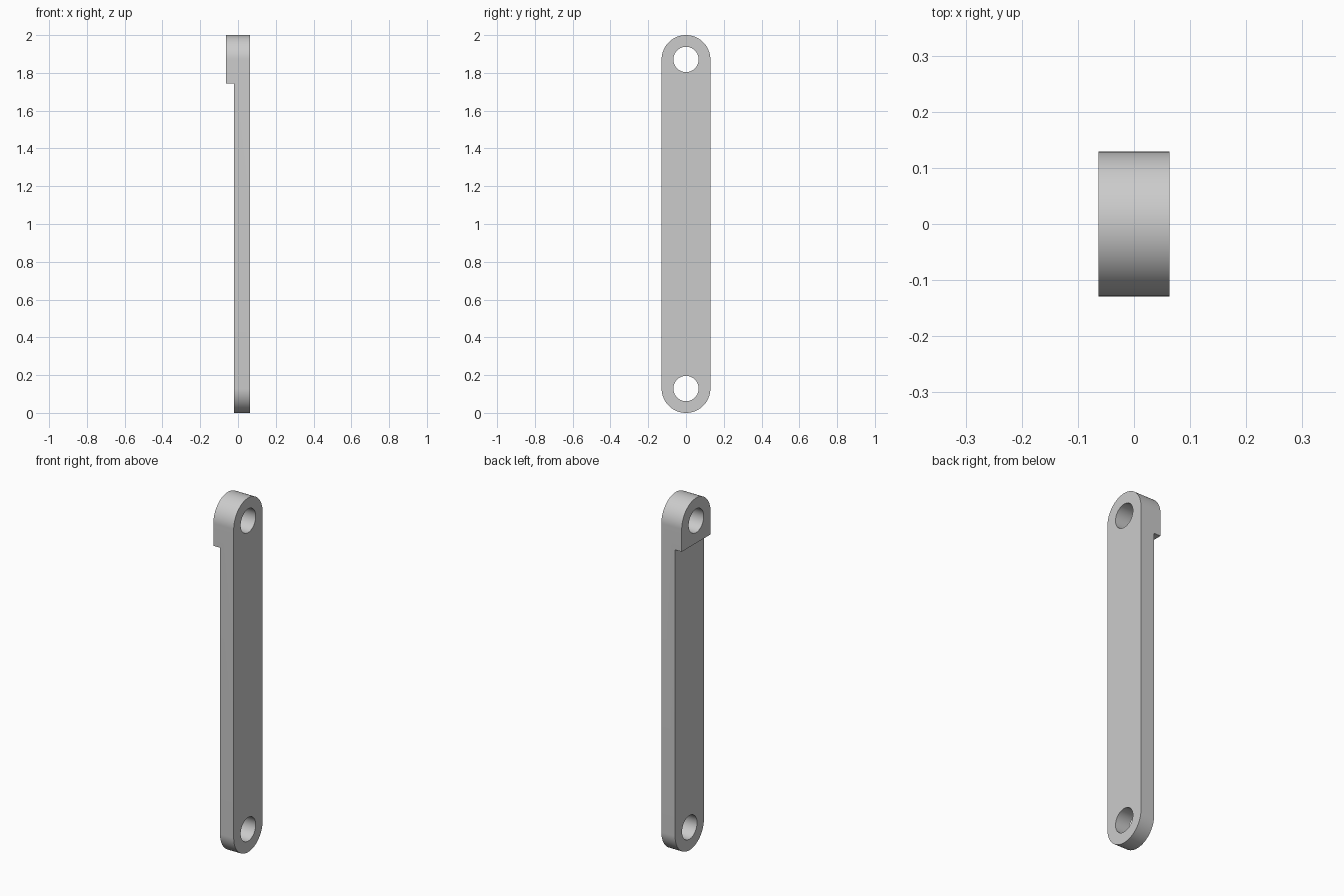
import bpy, bmesh, math

cube = bpy.data.objects.get("Cube")
if cube:
    bpy.data.objects.remove(cube, do_unlink=True)

HALF_T = 0.0635               # half thickness along x
STEP_X = -0.022               # face of the thin arm
R, HOLE_R = 0.129, 0.067      # end radius, hole radius
LOW, HIGH = R, 2 - R          # hole centre heights
HEAD_Z = 1.745                # underside of the thick head
SEG = 48

grey = bpy.data.materials.new("plain grey")
grey.use_nodes = True
colour = (0.6, 0.6, 0.6, 1)
grey.diffuse_color = colour
grey.node_tree.nodes["Principled BSDF"].inputs["Base Color"].default_value = colour


def arc(z, radius, start, sweep, count):
    """Points (y, z) along an arc."""
    return [(radius * math.cos(start + sweep * i / count),
             z + radius * math.sin(start + sweep * i / count))
            for i in range(count + 1)]


def extrude_x(name, profile, x0, x1):
    """Solid made by pushing a (y, z) profile along x."""
    bm = bmesh.new()
    face = bm.faces.new([bm.verts.new((x0, y, z)) for y, z in profile])
    new = bmesh.ops.extrude_face_region(bm, geom=[face])["geom"]
    bmesh.ops.translate(bm, vec=(x1 - x0, 0, 0),
                        verts=[v for v in new if isinstance(v, bmesh.types.BMVert)])
    bmesh.ops.recalc_face_normals(bm, faces=bm.faces)
    mesh = bpy.data.meshes.new(name)
    bm.to_mesh(mesh)
    bm.free()
    mesh.materials.append(grey)
    obj = bpy.data.objects.new(name, mesh)
    bpy.context.collection.objects.link(obj)
    return obj


# Round-ended link at full thickness
outline = arc(HIGH, R, 0, math.pi, SEG) + arc(LOW, R, math.pi, math.pi, SEG)
link = extrude_x("link_arm", outline, -HALF_T, HALF_T)

# Relief below the head, and the two pin holes
relief = [(-0.3, -0.2), (0.3, -0.2), (0.3, HEAD_Z), (-0.3, HEAD_Z)]
cutters = [extrude_x("relief_cutter", relief, -0.3, STEP_X)]
for label, z in (("lower", LOW), ("upper", HIGH)):
    circle = arc(z, HOLE_R, 0, math.tau, SEG)[:-1]
    cutters.append(extrude_x(label + "_hole_cutter", circle, -0.3, 0.3))

bpy.ops.object.select_all(action="DESELECT")
bpy.context.view_layer.objects.active = link
link.select_set(True)
for cutter in cutters:
    mod = link.modifiers.new(cutter.name, "BOOLEAN")
    mod.operation = "DIFFERENCE"
    mod.solver = "EXACT"
    mod.object = cutter
    bpy.ops.object.modifier_apply(modifier=mod.name)
    bpy.data.objects.remove(cutter, do_unlink=True)

bpy.ops.object.shade_smooth_by_angle(angle=math.radians(30))
